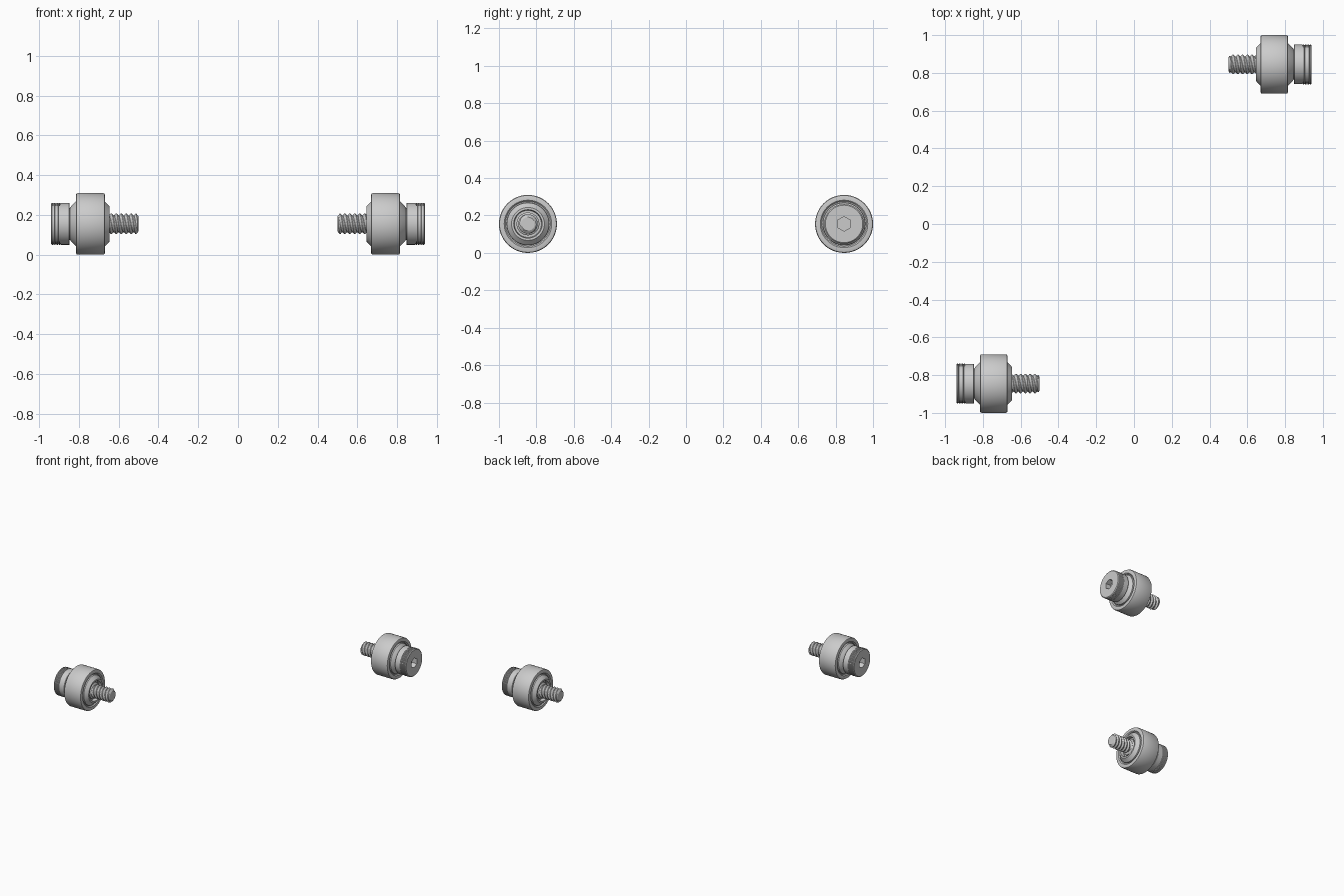
import bpy, bmesh
from math import pi, cos, sin

if "Cube" in bpy.data.objects:
    bpy.data.objects.remove(bpy.data.objects["Cube"])

SEG = 48
THREAD_R, ROOT_R = 0.052, 0.042
PITCH, STARTS = 0.025, 2


def hex_radius(a, corner):
    """Radius of a hexagon outline at angle a (corner at a = 0)."""
    return corner * cos(pi / 6) / cos((a % (pi / 3)) - pi / 6)


def lathe(name, rings, closed=False, caps=True, angle=30):
    """Skin rings (x, radius or radius function) around the x axis."""
    bm = bmesh.new()
    loops = []
    for x, r in rings:
        ring = []
        for i in range(SEG):
            a = 2 * pi * i / SEG
            rad = r(a) if callable(r) else r
            ring.append(bm.verts.new((x, rad * sin(a), rad * cos(a))))
        loops.append(ring)
    pairs = list(zip(loops, loops[1:]))
    if closed:
        pairs.append((loops[-1], loops[0]))
    for p, q in pairs:
        for i in range(SEG):
            j = (i + 1) % SEG
            bm.faces.new((p[i], p[j], q[j], q[i]))
    if caps and not closed:
        bm.faces.new(loops[0])
        bm.faces.new(loops[-1])
    bmesh.ops.recalc_face_normals(bm, faces=bm.faces)
    mesh = bpy.data.meshes.new(name)
    bm.to_mesh(mesh)
    bm.free()
    ob = bpy.data.objects.new(name, mesh)
    bpy.context.collection.objects.link(ob)
    bpy.ops.object.select_all(action='DESELECT')
    ob.select_set(True)
    bpy.context.view_layer.objects.active = ob
    bpy.ops.object.shade_smooth_by_angle(angle=angle * pi / 180)
    return ob


def thread_ring(x, taper):
    """Helical thread cross-section at position x."""
    def radius(a):
        t = (x / PITCH + STARTS * a / (2 * pi)) % 1
        crest = min(1, max(0, 1.4 * (1 - abs(2 * t - 1)) - 0.2))
        return ROOT_R + (THREAD_R - ROOT_R) * crest * taper
    return radius


# Threaded stud
steps = 60
stud = [(0, 0.036)]
for k in range(steps + 1):
    x = 0.005 + 0.15 * k / steps
    stud.append((x, thread_ring(x, min(1, x / 0.012))))
parts = [lathe("threaded_stud", stud, angle=25)]

# Shoulder collar seated inside the hub
parts.append(lathe("shoulder_collar", [
    (0.152, 0.053), (0.157, 0.061), (0.2, 0.061)]))

# Outer roller tyre
parts.append(lathe("roller", [
    (0.170, 0.127), (0.170, 0.147), (0.172, 0.152), (0.178, 0.155),
    (0.307, 0.155), (0.313, 0.152), (0.315, 0.147), (0.315, 0.127),
    (0.308, 0.120), (0.177, 0.120)], closed=True))

# Inner hub with conical ends
parts.append(lathe("hub", [
    (0.146, 0.076), (0.146, 0.088), (0.170, 0.113), (0.182, 0.114), (0.182, 0.122),
    (0.303, 0.122), (0.303, 0.114), (0.315, 0.113), (0.340, 0.088),
    (0.345, 0.080), (0.345, 0.060), (0.172, 0.060), (0.172, 0.072)], closed=True))

# Socket head with ridged grip band
head = [(0.335, 0.080), (0.347, 0.080), (0.347, 0.103), (0.349, 0.105),
        (0.392, 0.105)]
ridges = 5
for k in range(ridges):
    x = 0.393 + 0.0088 * k
    head += [(x, 0.102), (x + 0.002, 0.102), (x + 0.003, 0.106), (x + 0.0078, 0.106)]
head += [(0.441, 0.100),
         (0.441, lambda a: hex_radius(a, 0.039)),
         (0.400, lambda a: hex_radius(a, 0.039))]
parts.append(lathe("socket_head", head))

# Place the right assembly and its half-turn copy on the left
for ob in parts:
    twin = ob.copy()
    bpy.context.collection.objects.link(twin)
    twin.name = "left_" + ob.name
    ob.name = "right_" + ob.name
    ob.location = (0.5, 0.845, 0.155)
    twin.location = (-0.5, -0.845, 0.155)
    twin.rotation_euler = (0, 0, pi)
